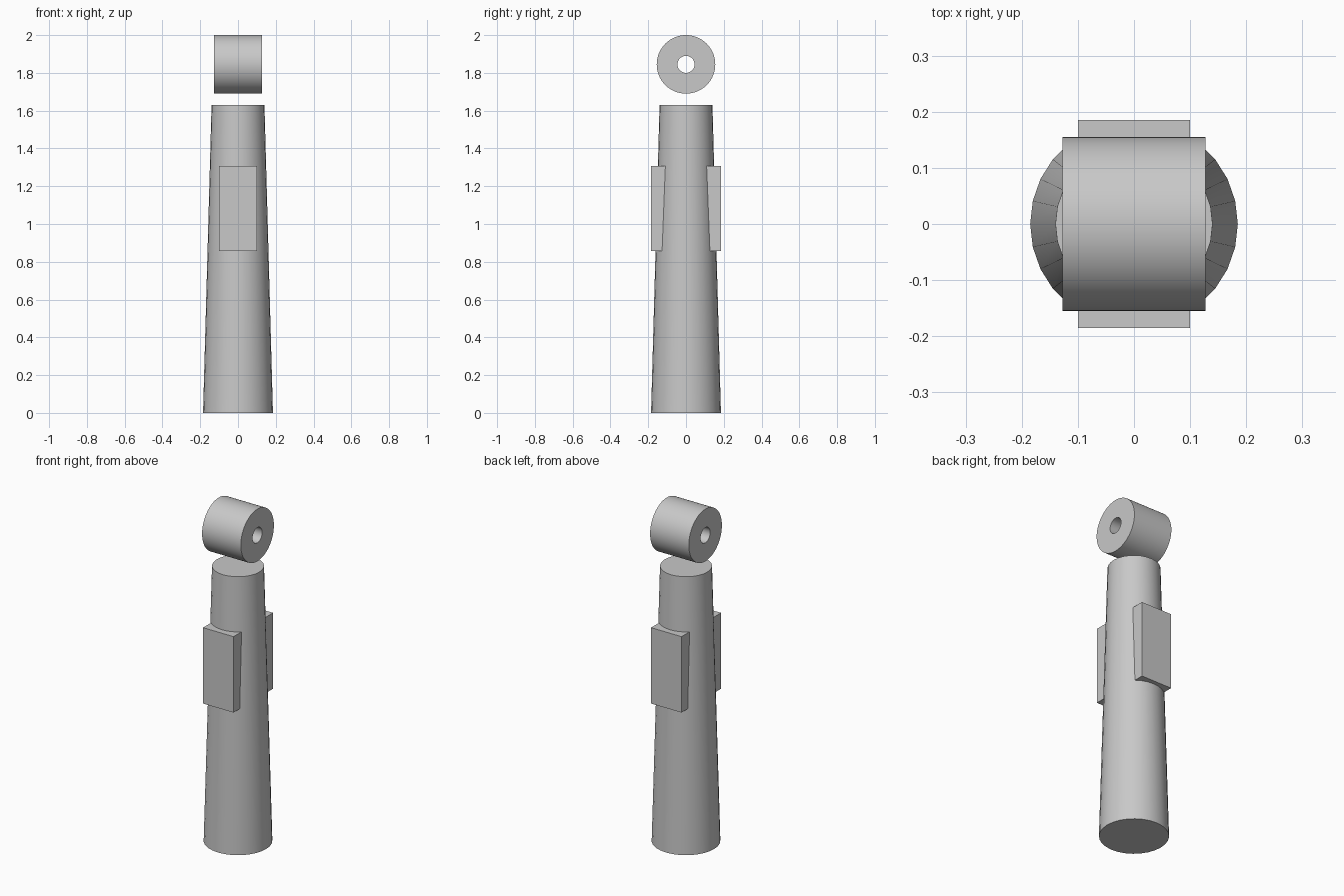
import bpy
import bmesh
import math
from mathutils import Matrix

if "Cube" in bpy.data.objects:
    bpy.data.objects.remove(bpy.data.objects["Cube"], do_unlink=True)

# Single plain grey finish
GREY = (0.58, 0.58, 0.58, 1.0)
grey = bpy.data.materials.new("plain grey")
grey.use_nodes = True
grey.diffuse_color = GREY
grey.node_tree.nodes["Principled BSDF"].inputs["Base Color"].default_value = GREY


def add_part(name, bm, smooth=False):
    """Turn a bmesh into a named, coloured object."""
    bmesh.ops.recalc_face_normals(bm, faces=bm.faces)
    mesh = bpy.data.meshes.new(name)
    bm.to_mesh(mesh)
    bm.free()
    mesh.materials.append(grey)
    obj = bpy.data.objects.new(name, mesh)
    bpy.context.collection.objects.link(obj)
    if smooth:
        bpy.ops.object.select_all(action="DESELECT")
        obj.select_set(True)
        bpy.context.view_layer.objects.active = obj
        bpy.ops.object.shade_smooth_by_angle(angle=math.radians(30))
    return obj


# Tapered column
HEIGHT = 1.63
bm = bmesh.new()
bmesh.ops.create_cone(bm, cap_ends=True, segments=28, radius1=0.185,
                      radius2=0.14, depth=HEIGHT,
                      matrix=Matrix.Translation((0, 0, HEIGHT / 2)))
add_part("tapered_column", bm, smooth=True)

# Side plates, front and back, sunk into the column
for name, side in (("front_plate", -1), ("back_plate", 1)):
    bm = bmesh.new()
    bmesh.ops.create_cube(bm, size=1, matrix=Matrix.Translation((0, side * 0.135, 1.082))
                          @ Matrix.Diagonal((0.2, 0.1, 0.45, 1)))
    add_part(name, bm)

# Thick ring floating above the column: a closed profile swept about the x axis
SIDES, HALF, OUTER, INNER, CENTRE = 64, 0.127, 0.155, 0.045, 1.845
profile = [(-HALF, OUTER), (HALF, OUTER), (HALF, INNER), (-HALF, INNER)]
bm = bmesh.new()
loops = []
for i in range(SIDES):
    a = math.tau * i / SIDES
    loops.append([bm.verts.new((x, r * math.cos(a), CENTRE + r * math.sin(a)))
                  for x, r in profile])
for i, loop in enumerate(loops):
    following = loops[(i + 1) % SIDES]
    for j in range(4):
        k = (j + 1) % 4
        bm.faces.new((loop[j], loop[k], following[k], following[j]))
add_part("top_ring", bm, smooth=True)
